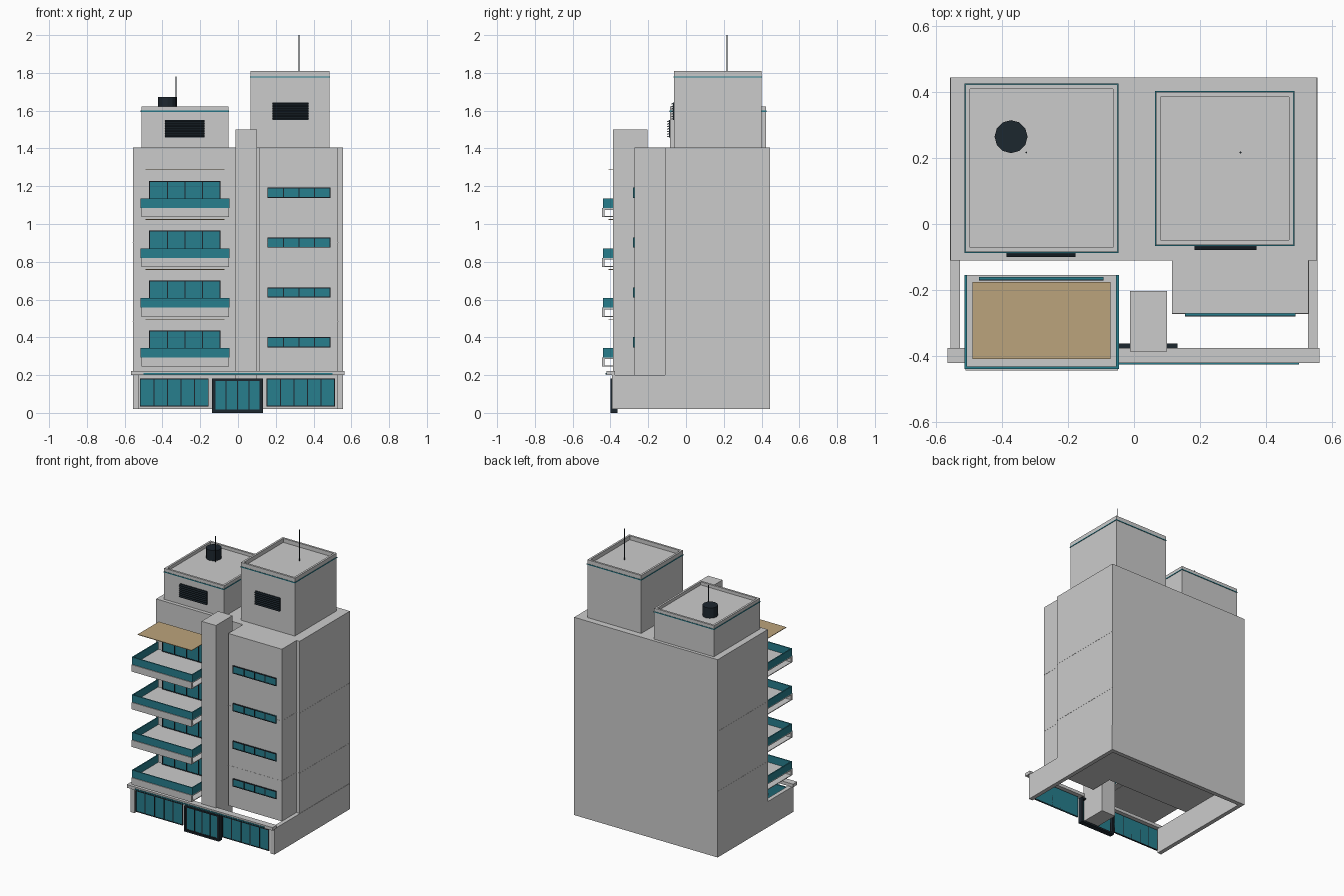
import bpy, math

if "Cube" in bpy.data.objects:
    bpy.data.objects.remove(bpy.data.objects["Cube"])


def material(name, rgb):
    m = bpy.data.materials.new(name)
    m.diffuse_color = (*rgb, 1)
    m.use_nodes = True
    m.node_tree.nodes["Principled BSDF"].inputs["Base Color"].default_value = m.diffuse_color
    return m


TEAL = material("teal_glass", (0.02, 0.21, 0.27))
DARK = material("dark_metal", (0.012, 0.02, 0.028))
TAN = material("tan_fabric", (0.5, 0.37, 0.2))


def paint(o, name, mat):
    o.name = name
    if mat:
        o.data.materials.append(mat)
    return o


def box(name, x0, x1, y0, y1, z0, z1, mat=None):
    verts = [(x, y, z) for x in (x0, x1) for y in (y0, y1) for z in (z0, z1)]
    faces = [(0, 1, 3, 2), (4, 6, 7, 5), (0, 4, 5, 1), (2, 3, 7, 6), (0, 2, 6, 4), (1, 5, 7, 3)]
    me = bpy.data.meshes.new(name)
    me.from_pydata(verts, [], faces)
    o = bpy.data.objects.new(name, me)
    bpy.context.collection.objects.link(o)
    return paint(o, name, mat)


def rod(name, x, y, z0, z1, r, sides, mat):
    bpy.ops.mesh.primitive_cylinder_add(vertices=sides, radius=r, depth=z1 - z0,
                                        location=(x, y, (z0 + z1) / 2))
    return paint(bpy.context.object, name, mat)


def ring(name, x0, x1, y0, y1, z0, z1, t, mat=None):
    # four thin walls around a rectangle
    box(name + "_front", x0, x1, y0, y0 + t, z0, z1, mat)
    box(name + "_back", x0, x1, y1 - t, y1, z0, z1, mat)
    box(name + "_left", x0, x0 + t, y0 + t, y1 - t, z0, z1, mat)
    box(name + "_right", x1 - t, x1, y0 + t, y1 - t, z0, z1, mat)


def window(name, x0, x1, z0, z1, y, panes, t=0.005, depth=0.01):
    # glass with a dark frame and mullions, front plane at y
    box(name + "_glass", x0, x1, y + 0.003, y + depth, z0, z1, TEAL)
    box(name + "_sill", x0, x1, y, y + depth, z0, z0 + t, DARK)
    box(name + "_head", x0, x1, y, y + depth, z1 - t, z1, DARK)
    for i in range(panes + 1):
        c = x0 + t / 2 + (x1 - x0 - t) * i / panes
        box(name + "_mullion", c - t / 2, c + t / 2, y, y + depth, z0 + t, z1 - t, DARK)


# Tower volumes
box("main_tower", -0.557, 0.555, -0.11, 0.445, 0.2, 1.405)
box("right_front_bay", 0.115, 0.53, -0.272, -0.11, 0.2, 1.405)
box("central_pylon", -0.012, 0.1, -0.387, -0.203, 0.02, 1.5)

# Facade seams
for z in (0.48, 0.9):
    box("tower_seam", -0.558, 0.556, -0.111, 0.444, z, z + 0.003)
    box("bay_seam", 0.115, 0.531, -0.273, -0.11, z, z + 0.003)

# Open ground floor walls
for s in (-1, 1):
    a, b = sorted((s * 0.557, s * 0.528))
    box("ground_side_wall", a, b, -0.392, 0.445, 0.02, 0.2)
box("ground_back_wall", -0.528, 0.528, 0.415, 0.445, 0.02, 0.2)

# Shopfront, entrance and canopy
window("shopfront_left", -0.52, -0.155, 0.033, 0.182, -0.392, 5)
window("shopfront_right", 0.15, 0.513, 0.033, 0.182, -0.392, 5)
window("entrance_door", -0.125, 0.12, 0.012, 0.174, -0.395, 4)
for a, b in ((-0.137, -0.125), (0.12, 0.132)):
    box("entrance_jamb", a, b, -0.4, -0.363, 0.0, 0.182, DARK)
box("entrance_head", -0.125, 0.12, -0.4, -0.363, 0.172, 0.182, DARK)
box("entrance_step", -0.125, 0.12, -0.4, -0.363, 0.0, 0.012, DARK)
box("canopy", -0.566, 0.563, -0.422, -0.376, 0.2, 0.222)
box("canopy_trim", -0.5, 0.5, -0.426, -0.42, 0.203, 0.211, TEAL)

# Repeating floors: balcony with glass rail, awning, windows
for i in range(4):
    z = 0.247 + 0.2637 * i
    box("balcony_floor", -0.512, -0.048, -0.437, -0.155, z + 0.037, z + 0.046)
    box("balcony_soffit", -0.512, -0.048, -0.437, -0.155, z - 0.002, z + 0.003)
    box("balcony_fascia", -0.512, -0.048, -0.445, -0.432, z - 0.002, z + 0.046)
    box("balcony_rail_front", -0.515, -0.046, -0.44, -0.432, z + 0.046, z + 0.097, TEAL)
    for x in (-0.515, -0.054):
        box("balcony_rail_side", x, x + 0.008, -0.432, -0.155, z + 0.046, z + 0.097, TEAL)
    window("balcony_window", -0.47, -0.092, z + 0.046, z + 0.19, -0.171, 4)
    box("awning", -0.49, -0.072, -0.41, -0.176, z + 0.247, z + 0.251, TAN)
    window("strip_window", 0.155, 0.49, z + 0.1, z + 0.154, -0.28, 4)


def penthouse(name, x0, x1, y0, y1, roof, top, vx0, vx1, vz0, vz1):
    box(name, x0, x1, y0, y1, 1.405, roof)
    ring(name + "_parapet", x0, x1, y0, y1, roof, top, 0.014)
    ring(name + "_trim", x0 - 0.003, x1 + 0.003, y0 - 0.003, y1 + 0.003, roof - 0.006, roof, 0.004, TEAL)
    # louvred vent
    box(name + "_vent", vx0, vx1, y0 - 0.006, y0, vz0, vz1, DARK)
    n = 7
    for k in range(n):
        c = vz0 + (vz1 - vz0) * (k + 0.5) / n
        slat = box(name + "_slat", vx0, vx1, -0.006, 0.006, -0.002, 0.002, DARK)
        slat.location = (0, y0 - 0.009, c)
        slat.rotation_euler.x = math.radians(25)


# Rooftop blocks
penthouse("left_penthouse", -0.512, -0.05, -0.085, 0.423, 1.6, 1.622, -0.387, -0.177, 1.457, 1.55)
penthouse("right_penthouse", 0.067, 0.484, -0.063, 0.4, 1.782, 1.81, 0.183, 0.372, 1.55, 1.643)

# Rooftop equipment
rod("water_tank", -0.373, 0.265, 1.6, 1.672, 0.05, 12, DARK)
rod("left_antenna", -0.327, 0.217, 1.6, 1.78, 0.003, 6, DARK)
rod("right_antenna", 0.323, 0.217, 1.782, 2.0, 0.003, 6, DARK)
